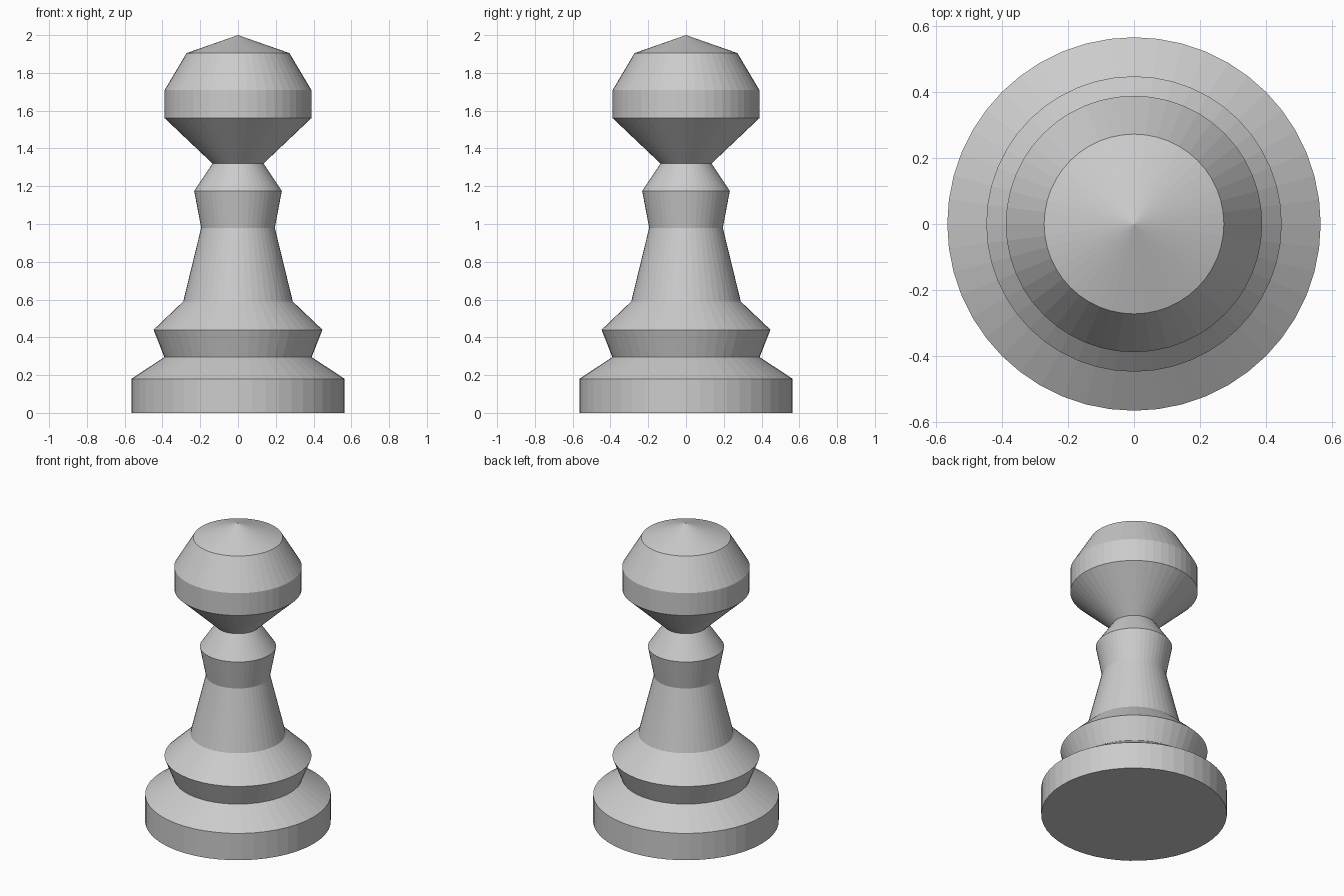
import bpy, bmesh, math

if "Cube" in bpy.data.objects:
    bpy.data.objects.remove(bpy.data.objects["Cube"])

SEGMENTS = 48

stone = bpy.data.materials.new("light_grey")
stone.diffuse_color = (0.6, 0.6, 0.6, 1)
stone.use_nodes = True
stone.node_tree.nodes["Principled BSDF"].inputs["Base Color"].default_value = stone.diffuse_color

# Turned profile (radius, height) from the base up to the tip
PROFILE = [
    (0.0, 0.0), (0.565, 0.0), (0.565, 0.18),    # foot
    (0.39, 0.295), (0.447, 0.44),               # lower collar
    (0.29, 0.59), (0.195, 0.98),                # stem
    (0.232, 1.175), (0.135, 1.32),              # upper collar
    (0.388, 1.56), (0.388, 1.71),               # head
    (0.272, 1.905), (0.0, 2.0),                 # pointed cap
]


def lathe(name, profile, material):
    """Spin a profile around z, closing the ends on the axis."""
    bm = bmesh.new()
    verts = [bm.verts.new((r, 0, z)) for r, z in profile]
    edges = [bm.edges.new(pair) for pair in zip(verts, verts[1:])]
    bmesh.ops.spin(bm, geom=verts + edges, cent=(0, 0, 0), axis=(0, 0, 1),
                   angle=math.tau, steps=SEGMENTS)
    bmesh.ops.remove_doubles(bm, verts=bm.verts, dist=1e-4)
    bmesh.ops.recalc_face_normals(bm, faces=bm.faces)
    mesh = bpy.data.meshes.new(name)
    bm.to_mesh(mesh)
    bm.free()
    mesh.materials.append(material)
    obj = bpy.data.objects.new(name, mesh)
    bpy.context.collection.objects.link(obj)
    return obj


lathe("pawn_body", PROFILE, stone)
